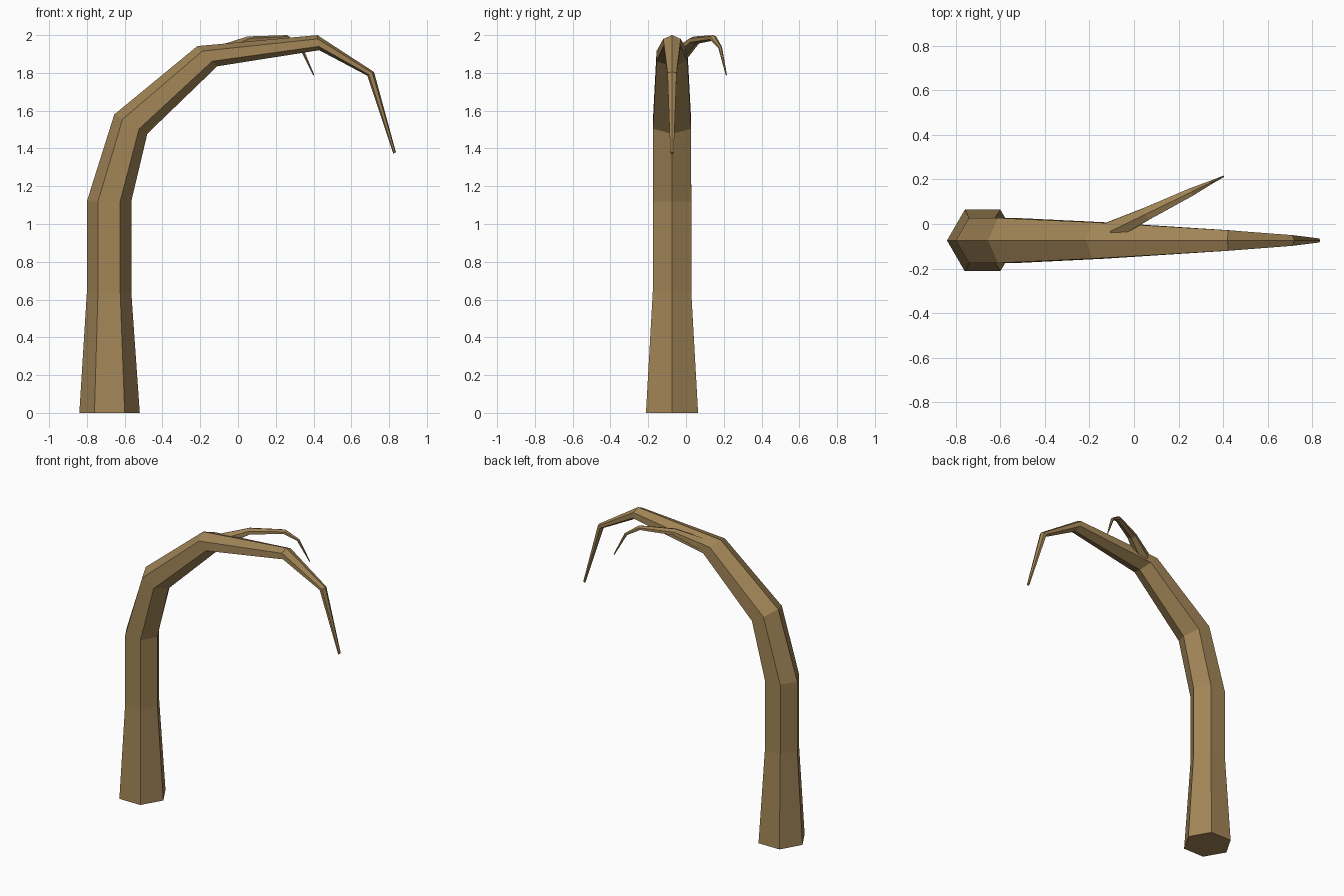
import bpy, bmesh
from mathutils import Vector

if "Cube" in bpy.data.objects:
    bpy.data.objects.remove(bpy.data.objects["Cube"])

bark = bpy.data.materials.new("bark")
bark.diffuse_color = (0.36, 0.235, 0.095, 1)
bark.use_nodes = True
bark.node_tree.nodes["Principled BSDF"].inputs["Base Color"].default_value = bark.diffuse_color


def hex_limb(name, origin, heading, rings):
    """Six-sided limb bent in a vertical plane.
    Each ring: outer (u, z), inner (u, z), sideways half width."""
    along = Vector((heading[0], heading[1], 0)).normalized()
    side = Vector((-along.y, along.x, 0))
    base = Vector((origin[0], origin[1], 0))
    bm = bmesh.new()
    loops = []
    for ou, oz, iu, iz, half in rings:
        outer = base + along * ou + Vector((0, 0, oz))
        inner = base + along * iu + Vector((0, 0, iz))
        spots = [(0, 0), (0.25, 1), (0.75, 1), (1, 0), (0.75, -1), (0.25, -1)]
        loops.append([bm.verts.new(outer.lerp(inner, t) + side * half * s)
                      for t, s in spots])
    for a, b in zip(loops, loops[1:]):
        for i in range(6):
            j = (i + 1) % 6
            bm.faces.new((a[i], a[j], b[j], b[i]))
    bm.faces.new(loops[0])
    bm.faces.new(loops[-1])
    bmesh.ops.recalc_face_normals(bm, faces=bm.faces)
    mesh = bpy.data.meshes.new(name)
    bm.to_mesh(mesh)
    bm.free()
    mesh.materials.append(bark)
    obj = bpy.data.objects.new(name, mesh)
    bpy.context.collection.objects.link(obj)
    return obj


# Main trunk, arching over to a drooping tip
hex_limb("trunk", (0, -0.074), (1, 0), [
    (-0.84, 0.0, -0.52, 0.0, 0.138),
    (-0.80, 0.64, -0.565, 0.64, 0.102),
    (-0.80, 1.12, -0.565, 1.12, 0.102),
    (-0.655, 1.58, -0.48, 1.478, 0.101),
    (-0.215, 1.942, -0.11, 1.835, 0.082),
    (0.42, 2.0, 0.43, 1.92, 0.046),
    (0.72, 1.805, 0.685, 1.785, 0.024),
    (0.836, 1.38, 0.822, 1.372, 0.009),
])

# Thin side branch growing from the bend
hex_limb("side_branch", (-0.10, -0.03), (0.5, 0.243), [
    (-0.01, 1.942, 0.02, 1.865, 0.042),
    (0.167, 1.993, 0.18, 1.952, 0.029),
    (0.40, 2.0, 0.39, 1.97, 0.018),
    (0.49, 1.94, 0.475, 1.928, 0.009),
    (0.56, 1.79, 0.554, 1.787, 0.003),
])
